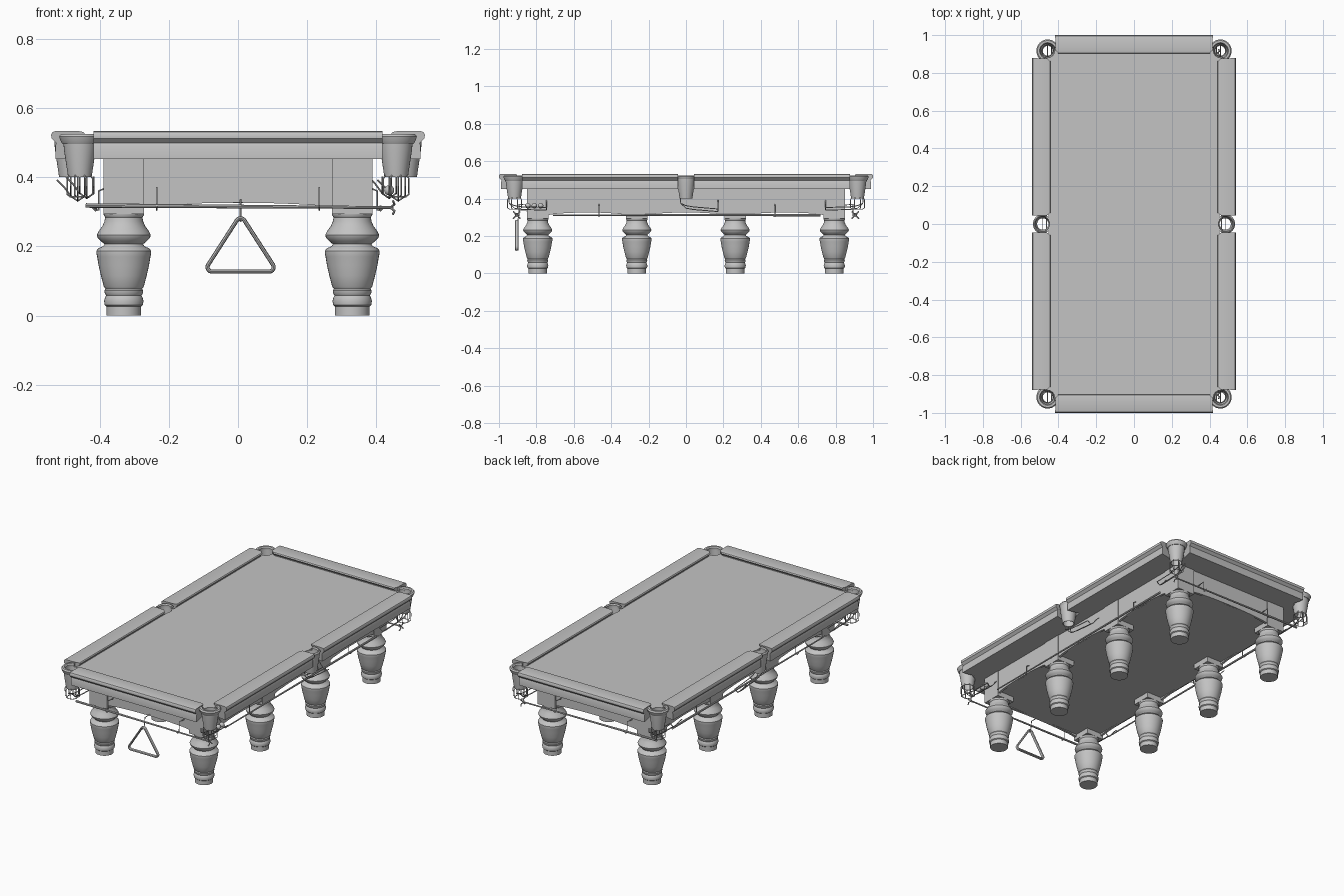
import bpy, bmesh
from math import sin, cos, pi, radians, atan2
from mathutils import Matrix, Vector

cube = bpy.data.objects.get("Cube")
if cube:
    bpy.data.objects.remove(cube, do_unlink=True)

grey = bpy.data.materials.new("plain_grey")
grey.use_nodes = True
GREY = (0.55, 0.55, 0.55, 1)
grey.diffuse_color = GREY
grey.node_tree.nodes["Principled BSDF"].inputs["Base Color"].default_value = GREY


def finish(name, bm, loc=(0, 0, 0), rot=0, smooth=True):
    """Turn a bmesh into a named object."""
    bmesh.ops.recalc_face_normals(bm, faces=bm.faces)
    mesh = bpy.data.meshes.new(name)
    bm.to_mesh(mesh)
    bm.free()
    obj = bpy.data.objects.new(name, mesh)
    bpy.context.collection.objects.link(obj)
    mesh.materials.append(grey)
    obj.location = loc
    obj.rotation_euler.z = rot
    if smooth:
        bpy.ops.object.select_all(action='DESELECT')
        obj.select_set(True)
        bpy.context.view_layer.objects.active = obj
        bpy.ops.object.shade_smooth_by_angle(angle=radians(35))
    return obj


def box(name, lo, hi):
    bm = bmesh.new()
    lo, hi = Vector(lo), Vector(hi)
    bmesh.ops.create_cube(bm, size=1, matrix=Matrix.Translation((lo + hi) / 2) @ Matrix.Diagonal((*(hi - lo), 1)))
    return finish(name, bm, smooth=False)


def prism(name, outline, direction, **kw):
    """Extrude a flat outline along a direction."""
    bm = bmesh.new()
    face = bm.faces.new([bm.verts.new(p) for p in outline])
    top = bmesh.ops.extrude_face_region(bm, geom=[face], use_keep_orig=True)
    bmesh.ops.translate(bm, vec=direction, verts=[v for v in top["geom"] if isinstance(v, bmesh.types.BMVert)])
    return finish(name, bm, **kw)


def lathe(name, profile, loc, steps=32, span=(0, 2 * pi), closed=False, rot=0):
    """Revolve a profile of (radius, height), fully or through an arc."""
    bm = bmesh.new()
    full = span[1] - span[0] > 6.28
    count = steps if full else steps + 1
    rows = []
    for i in range(count):
        a = span[0] + (span[1] - span[0]) * i / steps
        rows.append([bm.verts.new((r * cos(a), r * sin(a), z)) for r, z in profile])
    n = len(profile)
    for i in range(steps):
        p, q = rows[i], rows[(i + 1) % count]
        for j in range(n if closed else n - 1):
            k = (j + 1) % n
            bm.faces.new((p[j], q[j], q[k], p[k]))
    if closed and not full:
        bm.faces.new(rows[0])
        bm.faces.new(rows[-1])
    if not closed:
        bm.faces.new([r[0] for r in rows])
        bm.faces.new([r[-1] for r in rows])
    return finish(name, bm, loc, rot)


def tube(name, points, radius, cyclic=False, taper=None):
    """Round rod through the points."""
    curve = bpy.data.curves.new(name, 'CURVE')
    curve.dimensions = '3D'
    curve.bevel_depth = radius
    curve.bevel_resolution = 2
    curve.use_fill_caps = True
    spline = curve.splines.new('POLY')
    spline.points.add(len(points) - 1)
    for i, p in enumerate(points):
        spline.points[i].co = (*p, 1)
        spline.points[i].radius = taper[i] if taper else 1
    spline.use_cyclic_u = cyclic
    source = bpy.data.objects.new(name + "_path", curve)
    bpy.context.collection.objects.link(source)
    bpy.context.view_layer.update()
    mesh = bpy.data.meshes.new_from_object(source.evaluated_get(bpy.context.evaluated_depsgraph_get()))
    bpy.data.objects.remove(source, do_unlink=True)
    bm = bmesh.new()
    bm.from_mesh(mesh)
    return finish(name, bm)


def arc(cx, cy, r, a0, a1, n=12):
    angles = [radians(a0 + (a1 - a0) * i / n) for i in range(n + 1)]
    return [(cx + r * cos(a), cy + r * sin(a)) for a in angles]


# Slate bed, notched around the six pockets
PX, PY, MX = 0.457, 0.917, 0.483
HOLE = 0.036
outline = (arc(MX, 0, HOLE, 210, 150) + arc(PX, PY, HOLE, 270, 180) + arc(-PX, PY, HOLE, 360, 270)
           + arc(-MX, 0, HOLE, 30, -30) + arc(-PX, -PY, HOLE, 90, 0) + arc(PX, -PY, HOLE, 180, 90))
prism("playing_bed", [(x, y, 0.452) for x, y in outline], (0, 0, 0.056))

# Cushioned rails with the apron below: (outward, height, end inset)
RAIL = [(0, 0.524, 0.016), (0.004, 0.53, 0.014), (0.018, 0.533, 0.002), (0.085, 0.533, 0),
        (0.094, 0.53, 0), (0.098, 0.523, 0), (0.097, 0.512, 0), (0.09, 0.505, 0), (0.083, 0.498, 0),
        (0.086, 0.49, 0), (0.086, 0.452, 0), (0.01, 0.452, 0.016), (0.01, 0.512, 0.016)]


def rail(name, length, loc, rot):
    bm = bmesh.new()
    ends = [[bm.verts.new((s * (length / 2 - inset), d, z)) for d, z, inset in RAIL] for s in (-1, 1)]
    n = len(RAIL)
    for j in range(n):
        k = (j + 1) % n
        bm.faces.new((ends[0][j], ends[1][j], ends[1][k], ends[0][k]))
    for e in ends:
        bm.faces.new(e)
    finish(name, bm, loc, rot)


for s in (-1, 1):
    rail("end_rail", 0.834, (0, s * 0.902, 0), 0 if s > 0 else pi)
    for t in (-1, 1):
        rail("side_rail", 0.834, (s * 0.442, t * 0.461, 0), -s * pi / 2)

# Underframe with arched skirts between corner posts
LEG_X, LEG_Y = 0.33, (-0.793, -0.263, 0.263, 0.793)
box("underframe", (-0.375, -0.838, 0.325), (0.375, 0.838, 0.46))


def skirt(name, a, b, place, direction):
    steps = 12
    low = [(a + (b - a) * i / steps, 0.312 + 0.014 * sin(pi * i / steps) ** 0.6) for i in range(steps)] + [(b, 0.312)]
    prism(name, [place(u, z) for u, z in low + [(b, 0.46), (a, 0.46)]], direction, smooth=False)


for s in (-1, 1):
    skirt("end_skirt", -0.275, 0.275, lambda u, z: (u, s * 0.83, z), (0, s * 0.015, 0))
    for a, b in zip(LEG_Y, LEG_Y[1:]):
        skirt("side_skirt", a + 0.055, b - 0.055, lambda u, z: (s * 0.37, u, z), (s * 0.014, 0, 0))

# Turned legs
LEG = [(0.05, 0), (0.05, 0.026), (0.055, 0.03), (0.057, 0.042), (0.054, 0.053), (0.051, 0.058),
       (0.055, 0.064), (0.056, 0.072), (0.053, 0.077), (0.058, 0.084), (0.066, 0.115), (0.073, 0.145),
       (0.077, 0.17), (0.079, 0.178), (0.079, 0.187), (0.074, 0.194), (0.06, 0.2), (0.056, 0.206),
       (0.066, 0.215), (0.076, 0.225), (0.078, 0.233), (0.072, 0.245), (0.062, 0.258), (0.056, 0.272),
       (0.054, 0.284), (0.058, 0.29), (0.058, 0.298)]
for x in (-LEG_X, LEG_X):
    for y in LEG_Y:
        lathe("leg", LEG, (x, y, 0), 36)
        box("leg_post", (x - 0.058, y - 0.058, 0.294), (x + 0.058, y + 0.058, 0.458))

# Pockets: metal bracket, tapered leather cup, net and ball return
CUP = [(0.048, 0.506), (0.046, 0.48), (0.034, 0.4), (0.03, 0.4), (0.038, 0.506)]


def bracket(loc, rot, outer):
    profile = [(0.038, 0.495), (0.038, 0.518), (0.043, 0.525), (outer - 0.006, 0.525), (outer, 0.518),
               (outer - 0.004, 0.505), (outer - 0.01, 0.495)]
    lathe("pocket_bracket", profile, loc, 28, (radians(-25), radians(205)), True, rot)


def ball_return(x, y, run, end_drop):
    """Three sloping wires from a pocket, closed by a strap."""
    for off, dz in ((-0.02, 0.008), (0, -0.006), (0.02, 0.008)):
        pts = [(x + off, y - run * 0.03, 0.402), (x + off, y - run * 0.028, 0.375),
               (x + off, y, 0.355 + dz), (x + off, y + run * 0.04, 0.348 + dz), (x + off, y + run * 0.17, end_drop + dz)]
        tube("return_wire", pts, 0.0025)
    e = y + run * 0.17
    tube("return_strap", [(x + 0.02, e, end_drop + 0.008), (x, e, end_drop - 0.006), (x - 0.02, e, end_drop + 0.008),
                          (x - 0.04, e, end_drop + 0.035), (x - 0.06, e, end_drop + 0.055)], 0.0025)


for sx in (-1, 1):
    bracket((sx * MX, 0, 0), -sx * pi / 2, 0.052)
    lathe("middle_cup", CUP, (sx * MX, 0, 0), closed=True)
    ball_return(sx * (MX - 0.02), 0, 1, 0.337)
    for sy in (-1, 1):
        px, py = sx * PX, sy * PY
        bracket((px, py, 0), atan2(sy, sx) - pi / 2, 0.06)
        lathe("corner_cup", CUP, (px, py, 0), closed=True)
        for i in range(8):
            c, s = cos(i * pi / 4 + 0.4), sin(i * pi / 4 + 0.4)
            tube("net_cord", [(px + r * c, py + r * s, z) for r, z in ((0.034, 0.405), (0.04, 0.395), (0.04, 0.35), (0.028, 0.343))], 0.0022)
        tube("net_ring", [(*p, 0.343) for p in arc(px, py, 0.028, 0, 345, 23)], 0.002, True)
        ball_return(px - sx * 0.02, py, -sy, 0.345)

# Balls waiting on one front return
for i in range(3):
    bm = bmesh.new()
    bmesh.ops.create_uvsphere(bm, u_segments=20, v_segments=12, radius=0.0145)
    finish("ball", bm, (PX - 0.02, -0.845 + i * 0.034, 0.362))

# Cues along the sides, rests along the ends, each on small hooks
for s in (-1, 1):
    tube("side_cue", [(s * 0.412, -0.71, 0.312), (s * 0.412, 0.72, 0.312)], 0.006, taper=(0.6, 1.1))
    for y in (-0.465, 0.475):
        tube("cue_hook", [(s * 0.38, y, 0.37), (s * 0.402, y, 0.36), (s * 0.402, y, 0.306),
                          (s * 0.412, y, 0.303), (s * 0.421, y, 0.312)], 0.0025)
    ry = s * 0.905
    tube("rest_pole", [(-0.44, ry, 0.318), (0.45, ry, 0.312)], 0.005, taper=(1.3, 0.8))
    for x in (-0.235, 0.235):
        tube("rest_hook", [(x, s * 0.84, 0.365), (x, s * 0.893, 0.37), (x, s * 0.893, 0.31),
                           (x, s * 0.905, 0.305), (x, s * 0.916, 0.315)], 0.0025)
    for k in range(4):
        a = k * pi / 2 + pi / 4
        tube("rest_prong", [(0.44, ry, 0.312), (0.452, ry + 0.013 * cos(a), 0.312 + 0.013 * sin(a)),
                            (0.448, ry + 0.027 * cos(a), 0.312 + 0.027 * sin(a))], 0.0035)

# Ball rack hanging at the front
corners = [(-0.075, 0.14, 150, 270), (0.09, 0.14, -90, 30), (0.0075, 0.268, 30, 150)]
ring = [p for cx, cz, a0, a1 in corners for p in arc(cx, cz, 0.013, a0, a1, 8)]
rack = tube("ball_rack", [(x, 0, z) for x, z in ring], 0.006, True)
rack.scale.y = 1.7
rack.location.y = -0.905
tube("rack_hook", [(0.0075, -0.84, 0.335), (0.0075, -0.892, 0.335), (0.0075, -0.9, 0.275), (0.0075, -0.912, 0.272)], 0.0025)
